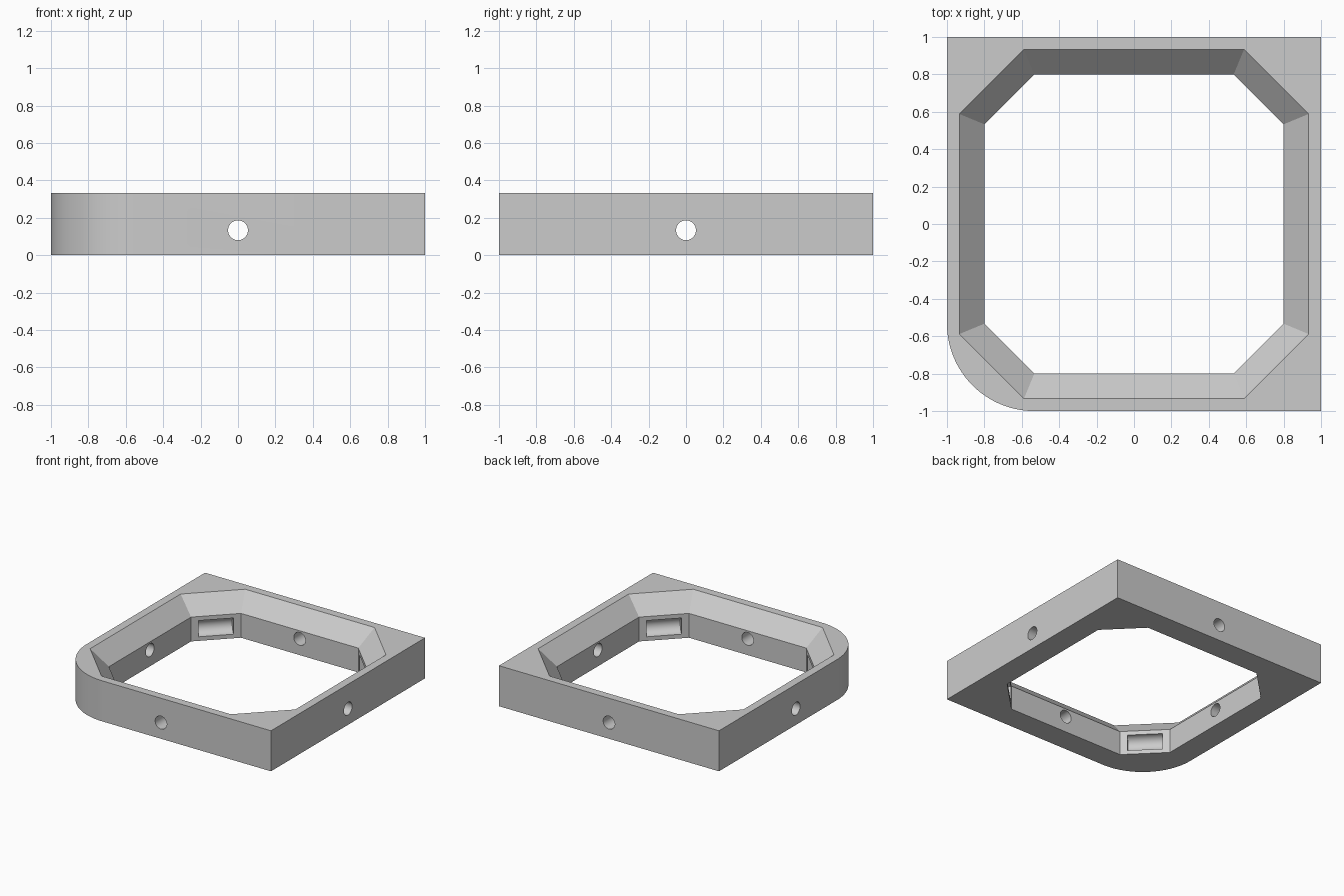
import bpy
import bmesh
import math
from mathutils import Matrix, Vector

cube = bpy.data.objects.get("Cube")
if cube:
    bpy.data.objects.remove(cube, do_unlink=True)

HEIGHT = 0.333
LIP = 0.2          # height where the inner wall starts to flare
INNER = 0.8        # half width of the opening
FLAT = 0.533       # half length of each straight inner wall
RADIUS = 0.467     # rounded outer corner

grey = bpy.data.materials.new("plain grey")
grey.use_nodes = True
colour = (0.6, 0.6, 0.6, 1)
grey.diffuse_color = colour
grey.node_tree.nodes["Principled BSDF"].inputs["Base Color"].default_value = colour


def make_object(name, bm):
    bmesh.ops.recalc_face_normals(bm, faces=bm.faces)
    mesh = bpy.data.meshes.new(name)
    bm.to_mesh(mesh)
    bm.free()
    obj = bpy.data.objects.new(name, mesh)
    bpy.context.collection.objects.link(obj)
    mesh.materials.append(grey)
    return obj


def loft(name, rings):
    """Solid through a stack of rings with equal point counts."""
    bm = bmesh.new()
    loops = [[bm.verts.new(p) for p in ring] for ring in rings]
    for low, high in zip(loops, loops[1:]):
        for i in range(len(low)):
            j = (i + 1) % len(low)
            bm.faces.new((low[i], low[j], high[j], high[i]))
    bm.faces.new(loops[0])
    bm.faces.new(loops[-1])
    return make_object(name, bm)


def octagon(grow, z):
    a, b = INNER + grow, FLAT + grow * math.tan(math.pi / 8)
    return [(x, y, z) for x, y in ((a, -b), (a, b), (b, a), (-b, a),
                                   (-a, b), (-a, -b), (-b, -a), (b, -a))]


def rod(name, radius, length, centre, axis):
    bm = bmesh.new()
    turn = Vector(axis).to_track_quat("Z", "Y").to_matrix().to_4x4()
    bmesh.ops.create_cone(bm, cap_ends=True, segments=48, radius1=radius, radius2=radius,
                          depth=length, matrix=Matrix.Translation(centre) @ turn)
    return make_object(name, bm)


# Square frame body with one rounded corner
outline = [(1, -1), (1, 1), (-1, 1)]
for i in range(33):
    t = math.pi + i / 32 * math.pi / 2
    outline.append((-1 + RADIUS + RADIUS * math.cos(t), -1 + RADIUS + RADIUS * math.sin(t)))
frame = loft("frame", [[(x, y, z) for x, y in outline] for z in (0, HEIGHT)])

# Octagonal opening that flares outward above the lip
slope = HEIGHT - LIP
extra = 0.1
cutters = [loft("opening_cutter", [octagon(0, -extra), octagon(0, LIP),
                                   octagon(slope + extra, HEIGHT + extra)])]

# Round holes through the middle of all four walls
for axis in ((1, 0, 0), (0, 1, 0)):
    cutters.append(rod("wall_hole_cutter", 0.053, 3, (0, 0, 0.133), axis))

# Half-round pockets in the four chamfered inner corners
mid = (INNER + FLAT) / 2
for sx in (-1, 1):
    for sy in (-1, 1):
        cutters.append(rod("pocket_cutter", 0.0665, 0.267,
                           (sx * mid, sy * mid, 0.1), (sx, -sy, 0)))

# Apply the cuts, then discard the cutters
for cutter in cutters:
    cut = frame.modifiers.new(cutter.name, "BOOLEAN")
    cut.operation = "DIFFERENCE"
    cut.solver = "EXACT"
    cut.object = cutter
graph = bpy.context.evaluated_depsgraph_get()
result = bpy.data.meshes.new_from_object(frame.evaluated_get(graph))
frame.modifiers.clear()
frame.data = result
for cutter in cutters:
    bpy.data.objects.remove(cutter, do_unlink=True)
result.materials.clear()
result.materials.append(grey)

bpy.ops.object.select_all(action="DESELECT")
frame.select_set(True)
bpy.context.view_layer.objects.active = frame
bpy.ops.object.shade_smooth_by_angle(angle=math.radians(30))
